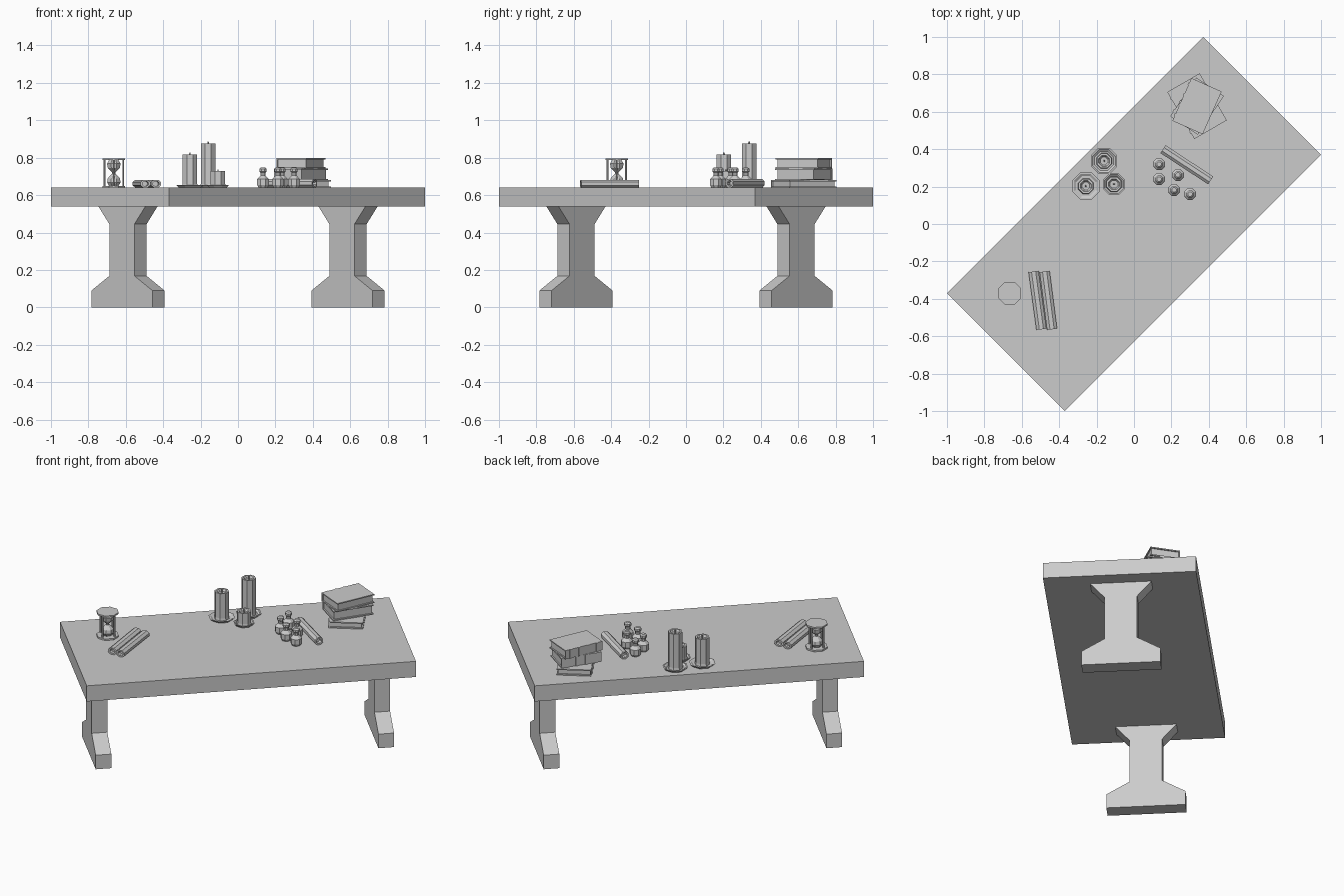
import bpy, bmesh, math
from mathutils import Matrix, Vector

if "Cube" in bpy.data.objects:
    bpy.data.objects.remove(bpy.data.objects["Cube"])

TOP = 0.64  # table surface height


def finish(name, bm, mat=Matrix()):
    bmesh.ops.recalc_face_normals(bm, faces=bm.faces)
    me = bpy.data.meshes.new(name)
    bm.to_mesh(me)
    bm.free()
    ob = bpy.data.objects.new(name, me)
    ob.matrix_world = mat
    bpy.context.collection.objects.link(ob)
    return ob


def place(x, y, z, deg=0):
    return Matrix.Translation((x, y, z)) @ Matrix.Rotation(math.radians(deg), 4, 'Z')


def add_box(bm, lo, hi):
    lo, hi = Vector(lo), Vector(hi)
    m = Matrix.Translation((lo + hi) / 2) @ Matrix.Diagonal((*(hi - lo), 1))
    bmesh.ops.create_cube(bm, size=1, matrix=m)


def lathe(bm, profile, n=8, cx=0, cy=0):
    """Revolve (radius, z) points; both ends are capped."""
    rings = []
    for r, z in profile:
        rings.append([bm.verts.new((cx + r * math.cos((i + .5) * math.tau / n),
                                    cy + r * math.sin((i + .5) * math.tau / n), z))
                      for i in range(n)])
    for a, b in zip(rings, rings[1:]):
        for i in range(n):
            j = (i + 1) % n
            bm.faces.new((a[i], a[j], b[j], b[i]))
    bm.faces.new(rings[0])
    bm.faces.new(rings[-1])


# Table top, turned 45 degrees
bm = bmesh.new()
add_box(bm, (-.9688, -.4455, .54), (.9688, .4455, TOP))
finish("table_top", bm, place(0, 0, 0, 45))

# Trestle legs: half profile (half width, z) mirrored and extruded
half = [(.23, 0), (.23, .09), (.095, .168), (.095, .445), (.178, .54)]
outline = half + [(-w, z) for w, z in reversed(half)]
for side, name in ((-1, "left_leg"), (1, "right_leg")):
    bm = bmesh.new()
    face = bm.faces.new([bm.verts.new((side * .832 - .046, w, z)) for w, z in outline])
    new = bmesh.ops.extrude_face_region(bm, geom=[face])
    bmesh.ops.translate(bm, vec=(.092, 0, 0),
                        verts=[v for v in new["geom"] if isinstance(v, bmesh.types.BMVert)])
    finish(name, bm, place(0, 0, 0, 45))

# Candles on dishes: x, y, dish radius, candle height
for i, (x, y, r, h) in enumerate([(-.257, .203, .079, .178), (-.16, .337, .076, .237),
                                  (-.107, .213, .063, .088)]):
    m = place(x, y, TOP)
    bm = bmesh.new()
    lathe(bm, [(r * .8, 0), (r, .014), (r * .88, .014), (r * .72, .006)])
    finish(f"candle_dish_{i + 1}", bm, m)
    bm = bmesh.new()
    lathe(bm, [(.045, .005), (.042, .02), (.042, h), (.031, h), (.022, h - .012)])
    finish(f"candle_{i + 1}", bm, m)
    bm = bmesh.new()
    lathe(bm, [(.005, h - .015), (.004, h + .01)], 6)
    finish(f"wick_{i + 1}", bm, m)

# Small stoppered bottles
for i, (x, y) in enumerate([(.134, .32), (.134, .24), (.235, .262), (.214, .182), (.30, .16)]):
    bm = bmesh.new()
    lathe(bm, [(.026, 0), (.034, .014), (.034, .045), (.015, .064), (.015, .08)])
    lathe(bm, [(.014, .08), (.021, .086), (.021, .1), (.013, .107)])
    finish(f"bottle_{i + 1}", bm, place(x, y, TOP))

# Scrolls: end points, width, height
for i, (a, b, w, h) in enumerate([((-.537, -.254), (-.495, -.563), .054, .042),
                                  ((-.478, -.254), (-.438, -.563), .054, .042),
                                  ((.155, .40), (.41, .233), .05, .046)]):
    a, b = Vector(a), Vector(b)
    d = b - a
    bm = bmesh.new()
    c = math.cos(math.pi / 8) * 2
    lathe(bm, [(.55 / c, -.42), (.62 / c, -.5), (1 / c, -.5), (1 / c, .5), (.62 / c, .5), (.55 / c, .42)])
    mid = (a + b) / 2
    m = (place(mid.x, mid.y, TOP + h / 2, math.degrees(math.atan2(d.y, d.x)))
         @ Matrix.Rotation(math.pi / 2, 4, 'Y') @ Matrix.Diagonal((h, w, d.length, 1)))
    finish(f"scroll_{i + 1}", bm, m)

# Hourglass: caps, glass bulbs and four posts
m = place(-.664, -.37, TOP)
for name, z in (("hourglass_base", 0), ("hourglass_cap", .147)):
    bm = bmesh.new()
    lathe(bm, [(.066, z), (.066, z + .01)])
    finish(name, bm, m)
bm = bmesh.new()
lathe(bm, [(.028, .01), (.039, .028), (.035, .05), (.01, .074), (.01, .082),
           (.035, .106), (.039, .128), (.028, .147)])
finish("hourglass_glass", bm, m)
bm = bmesh.new()
for k in range(4):
    t = k * math.pi / 2
    lathe(bm, [(.005, .01), (.005, .147)], 6, .05 * math.cos(t), .05 * math.sin(t))
finish("hourglass_posts", bm, m)

# Stacked books: width, length, thickness, base height, turn
for name, w, l, t, z, deg in [("bottom_book", .20, .29, .04, 0, 30),
                              ("middle_book", .177, .25, .062, .04, -34),
                              ("top_book", .177, .25, .056, .102, -24)]:
    x, y, c = w / 2, l / 2, .007
    bm = bmesh.new()
    add_box(bm, (-x, -y, 0), (x, y, c))
    add_box(bm, (-x, -y, t - c), (x, y, t))
    add_box(bm, (-x, -y, c), (-x + c, y, t - c))
    for k in range(4):
        py = (k - 1.5) * l * .24
        add_box(bm, (-x - .004, py - .007, 0), (-x, py + .007, t))
    m = place(.337, .63, TOP + z, deg)
    finish(name + "_cover", bm, m)
    bm = bmesh.new()
    add_box(bm, (-x + c, -y + .008, c), (x - .008, y - .008, t - c))
    finish(name + "_pages", bm, m)
